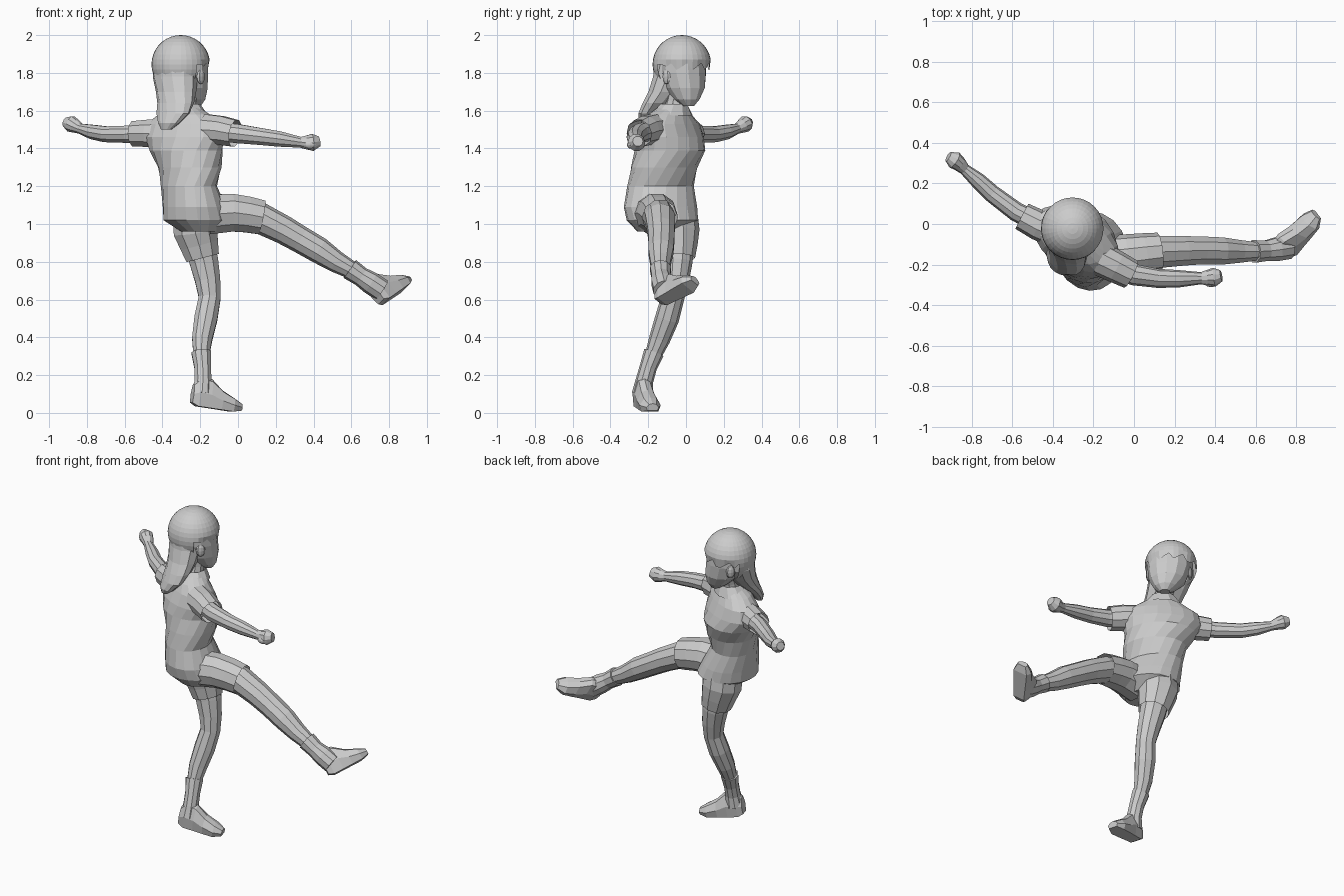
import bpy, bmesh
from math import sin, cos, radians, pi
from mathutils import Vector, Matrix


def skin(name, rings, caps=True):
    """Bridge equal-sized point rings into one flat-shaded mesh."""
    bm = bmesh.new()
    rows = [[bm.verts.new(p) for p in r] for r in rings]
    n = len(rows[0])
    for a, b in zip(rows, rows[1:]):
        for i in range(n):
            j = (i + 1) % n
            bm.faces.new((a[i], a[j], b[j], b[i]))
    if caps:
        bm.faces.new(rows[0][::-1])
        bm.faces.new(rows[-1])
    bmesh.ops.recalc_face_normals(bm, faces=bm.faces)
    return finish(name, bm)


def finish(name, bm):
    me = bpy.data.meshes.new(name)
    bm.to_mesh(me)
    bm.free()
    ob = bpy.data.objects.new(name, me)
    bpy.context.collection.objects.link(ob)
    return ob


def loft(name, rows, n=14, caps=True):
    """Stacked ellipses: x, y, z, half width, half depth, facing angle."""
    rings = []
    for x, y, z, a, b, yaw in rows:
        f = Vector((cos(radians(yaw)), sin(radians(yaw)), 0))
        r = Vector((f.y, -f.x, 0))
        rings.append([Vector((x, y, z)) + r * a * cos(2 * pi * i / n) + f * b * sin(2 * pi * i / n)
                      for i in range(n)])
    return skin(name, rings, caps)


def tube(name, pts, ref, n=10, caps=True):
    """Limb through points x, y, z, radius (along the path's normal plane)."""
    P = [Vector(p[:3]) for p in pts]
    rings = []
    for i, p in enumerate(P):
        t = (P[min(i + 1, len(P) - 1)] - P[max(i - 1, 0)]).normalized()
        s = t.cross(Vector(ref)).normalized()
        u = s.cross(t)
        rings.append([p + (s * cos(2 * pi * k / n) + u * sin(2 * pi * k / n)) * pts[i][3]
                      for k in range(n)])
    return skin(name, rings, caps)


def foot(name, heel, toe, up):
    """Shoe from heel to toe: distance, half width, bottom, top."""
    heel = Vector(heel)
    d = Vector(toe) - heel
    L = d.length
    d.normalize()
    u = Vector(up)
    u = (u - d * u.dot(d)).normalized()
    w = d.cross(u)
    rings = []
    for t, h, lo, hi in ((0, .034, .015, .12), (.12, .047, 0, .165), (.35, .05, 0, .155),
                         (.58, .055, 0, .105), (.82, .058, 0, .075), (1, .034, .012, .05)):
        c = heel + d * t * L
        m = lo + (hi - lo) * .45
        sec = ((-.8 * h, lo), (.8 * h, lo), (h, m), (.6 * h, hi * .9), (0, hi), (-.6 * h, hi * .9), (-h, m))
        rings.append([c + w * x + u * z for x, z in sec])
    return skin(name, rings)


def ball(name, loc, scale, yaw=0, seg=10, rings=7):
    bm = bmesh.new()
    bmesh.ops.create_uvsphere(bm, u_segments=seg, v_segments=rings, radius=1,
                              matrix=Matrix.LocRotScale(Vector(loc), Matrix.Rotation(radians(yaw), 3, 'Z'),
                                                        Vector(scale)))
    return finish(name, bm)


# Twisted shirt, hips turned further than the shoulders
loft("shirt", [
    (-.20, -.14, .96, .12, .10, 20), (-.215, -.125, 1.02, .19, .18, 20),
    (-.23, -.135, 1.09, .198, .165, 20), (-.26, -.135, 1.20, .183, .14, 25),
    (-.255, -.115, 1.30, .19, .155, 38), (-.275, -.085, 1.39, .212, .168, 50),
    (-.285, -.085, 1.46, .238, .148, 57), (-.285, -.085, 1.53, .225, .118, 57),
    (-.285, -.085, 1.58, .15, .095, 57), (-.28, -.075, 1.62, .075, .07, 57)], 18)
loft("collar", [(-.28, -.075, 1.575, .13, .105, 55), (-.275, -.065, 1.635, .075, .075, 55)], 10, False)

# Sleeves and arms
UP = (0, 0, 1)
tube("left_sleeve", [(-.38, -.04, 1.48, .08), (-.47, -.005, 1.48, .076), (-.552, .038, 1.478, .07)], UP, caps=False)
tube("left_arm", [(-.46, 0, 1.48, .05), (-.58, .06, 1.475, .048), (-.70, .15, 1.475, .044),
                  (-.77, .215, 1.487, .04), (-.835, .27, 1.505, .028), (-.86, .295, 1.518, .037),
                  (-.885, .315, 1.53, .044), (-.915, .332, 1.54, .026)], UP)
tube("right_sleeve", [(-.17, -.17, 1.50, .085), (-.09, -.21, 1.495, .08), (-.015, -.248, 1.48, .074)], UP, caps=False)
tube("right_arm", [(-.10, -.21, 1.49, .052), (.0, -.25, 1.478, .053), (.12, -.268, 1.463, .047),
                   (.22, -.27, 1.45, .043), (.33, -.267, 1.433, .03), (.36, -.265, 1.432, .038),
                   (.395, -.262, 1.432, .047), (.43, -.255, 1.438, .028)], UP)
ball("right_thumb", (.38, -.29, 1.42), (.035, .022, .022))

# Kicking leg
tube("kicking_shorts_leg", [(-.16, -.17, 1.05, .11), (-.03, -.155, 1.06, .105), (.05, -.145, 1.05, .10),
                            (.125, -.137, 1.035, .095)], UP, caps=False)
tube("kicking_leg", [(-.03, -.15, 1.055, .085), (.12, -.137, 1.03, .083), (.24, -.132, .97, .076),
                     (.33, -.13, .918, .072), (.43, -.133, .86, .07), (.52, -.135, .80, .058),
                     (.62, -.135, .745, .045)], (0, 1, 0))
tube("kicking_sock", [(.592, -.135, .762, .058), (.65, -.132, .722, .052), (.70, -.125, .69, .06),
                      (.76, -.115, .65, .06)], (0, 1, 0))
foot("kicking_shoe", (.767, -.15, .578), (.915, .045, .68), (-.15, .02, .17))

# Standing leg
tube("standing_shorts_leg", [(-.23, -.06, 1.06, .12), (-.225, -.05, .96, .122), (-.205, -.045, .89, .107),
                             (-.187, -.045, .82, .093)], (1, 0, 0), caps=False)
tube("standing_leg", [(-.21, -.045, .92, .085), (-.18, -.045, .80, .08), (-.16, -.055, .70, .07),
                      (-.15, -.07, .61, .061), (-.17, -.10, .50, .064), (-.19, -.14, .39, .056),
                      (-.195, -.18, .29, .042)], (1, 0, 0))
tube("standing_sock", [(-.195, -.17, .32, .054), (-.187, -.20, .24, .046), (-.185, -.22, .17, .047),
                       (-.19, -.232, .10, .055)], (1, 0, 0))
foot("standing_shoe", (-.25, -.25, .04), (.012, -.178, .0), (0, 0, 1))

# Head, neck and ears
loft("face", [(-.225, .015, 1.625, .03, .028, 45), (-.24, .005, 1.66, .068, .07, 45),
              (-.265, -.005, 1.72, .108, .108, 45), (-.28, -.015, 1.80, .128, .12, 45),
              (-.285, -.02, 1.88, .13, .118, 45), (-.29, -.02, 1.93, .10, .095, 45)], 12)
tube("neck", [(-.28, -.07, 1.56, .065), (-.275, -.05, 1.65, .056), (-.27, -.03, 1.73, .06)], (1, 0, 0))
for side, name in ((1, "right_ear"), (-1, "left_ear")):
    ball(name, (-.285 + .088 * side, -.015 - .088 * side, 1.78), (.028, .014, .04), 45, 8, 6)

# Hair cap: sphere opened around the face with a jagged fringe
hc = Vector((-.303, -.022, 1.845))
bm = bmesh.new()
bmesh.ops.create_uvsphere(bm, u_segments=32, v_segments=18, radius=.155, matrix=Matrix.Translation(hc))
fd = Vector((.707, .707, 0))
drop = [f for f in bm.faces
        if (f.calc_center_median() - hc).dot(fd) > -.02 and f.calc_center_median().z < 1.832
        or f.calc_center_median().z < 1.73]
bmesh.ops.delete(bm, geom=drop, context='FACES')
for i, v in enumerate([v for v in bm.verts if v.is_boundary and (v.co - hc).dot(fd) > 0]):
    v.co.z += (-.03, .006, -.012)[i % 3]
    v.co.xy = hc.xy + (v.co.xy - hc.xy) * .94
finish("hair_cap", bm)

# Long hair gathered over the collar
loft("back_hair", [(-.32, -.04, 1.87, .13, .12, 45), (-.332, -.055, 1.78, .134, .105, 45),
                   (-.328, -.095, 1.70, .12, .09, 47), (-.33, -.14, 1.64, .11, .075, 50),
                   (-.345, -.18, 1.585, .10, .055, 55), (-.365, -.205, 1.535, .065, .04, 57),
                   (-.38, -.21, 1.50, .03, .02, 57)], 12)
